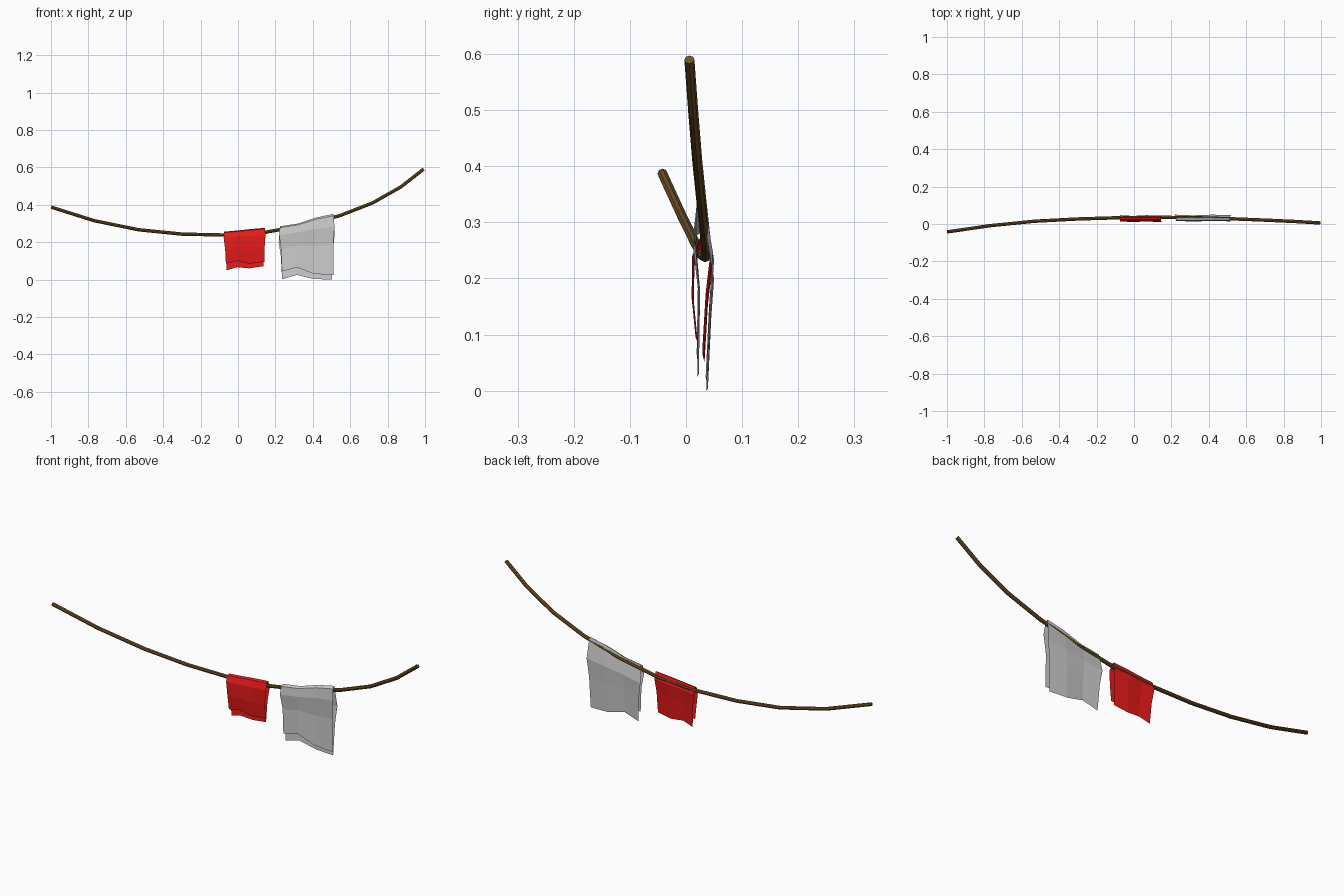
import bpy

if "Cube" in bpy.data.objects:
    bpy.data.objects.remove(bpy.data.objects["Cube"])


def paint(ob, name, color):
    mat = bpy.data.materials.new(name)
    mat.diffuse_color = color
    mat.use_nodes = True
    mat.node_tree.nodes["Principled BSDF"].inputs["Base Color"].default_value = mat.diffuse_color
    ob.data.materials.append(mat)


# Sagging rope: faceted tube along a polyline
path = [(-0.998, -0.042, 0.387), (-0.77, -0.009, 0.315), (-0.53, 0.015, 0.266),
        (-0.3, 0.027, 0.243), (-0.07, 0.034, 0.238), (0.14, 0.036, 0.252),
        (0.345, 0.033, 0.288), (0.545, 0.027, 0.342), (0.72, 0.02, 0.41),
        (0.87, 0.013, 0.495), (0.992, 0.006, 0.59)]
curve = bpy.data.curves.new("rope", "CURVE")
curve.dimensions = "3D"
curve.bevel_depth = 0.009
curve.bevel_resolution = 2
curve.use_fill_caps = True
spline = curve.splines.new("POLY")
spline.points.add(len(path) - 1)
for point, co in zip(spline.points, path):
    point.co = (*co, 1)
spline.use_smooth = False
rope = bpy.data.objects.new("rope", curve)
bpy.context.collection.objects.link(rope)
bpy.context.view_layer.objects.active = rope
rope.select_set(True)
bpy.ops.object.convert(target="MESH")
paint(rope, "rope_brown", (0.16, 0.085, 0.02, 1))


def cloth(name, top, front, back, profile, waves):
    """Sheet folded over the rope; top/front/back are (x, z) per column,
    profile rows are (side, drop fraction, y, bulge in x)."""
    verts, faces = [], []
    n = len(top)
    for r, (side, drop, y, bulge) in enumerate(profile):
        hem = front if side < 0 else back
        for c in range(n):
            (x0, z0), (x1, z1) = top[c], hem[c]
            spread = bulge * (2 * c / (n - 1) - 1)
            wave = waves[c] * (1 if drop > 0.1 else 0)
            verts.append((x0 + (x1 - x0) * drop + spread, y + wave,
                          z0 + (z1 - z0) * drop))
    for r in range(len(profile) - 1):
        for c in range(n - 1):
            a = r * n + c
            faces.append((a, a + 1, a + n + 1, a + n))
    mesh = bpy.data.meshes.new(name)
    mesh.from_pydata(verts, [], faces)
    ob = bpy.data.objects.new(name, mesh)
    bpy.context.collection.objects.link(ob)
    return ob


# Small red cloth
red = cloth("red_cloth",
            [(-0.073, 0.256), (-0.005, 0.262), (0.068, 0.27), (0.142, 0.276)],
            [(-0.065, 0.085), (-0.005, 0.1), (0.06, 0.085), (0.142, 0.095)],
            [(-0.06, 0.05), (-0.005, 0.066), (0.06, 0.06), (0.135, 0.071)],
            [(-1, 1, 0.019, 0), (-1, 0.6, 0.012, 0), (-1, 0.2, 0.013, 0.005),
             (-1, 0.03, 0.024, 0.002), (1, 0, 0.036, 0.001),
             (1, 0.17, 0.045, 0.004), (1, 0.5, 0.037, 0), (1, 1, 0.031, 0)],
            [0.002, -0.002, 0.002, -0.002])
paint(red, "cloth_red", (0.8, 0.01, 0.01, 1))

# Large grey cloth
cloth("grey_cloth",
      [(0.224, 0.285), (0.32, 0.299), (0.42, 0.332), (0.51, 0.351)],
      [(0.235, 0.043), (0.315, 0.066), (0.405, 0.03), (0.51, 0.025)],
      [(0.236, 0.002), (0.315, 0.025), (0.405, 0.003), (0.502, 0.0)],
      [(-1, 1, 0.021, 0), (-1, 0.5, 0.023, 0), (-1, 0.2, 0.015, 0.006),
       (-1, 0.03, 0.02, 0), (1, 0, 0.034, 0),
       (1, 0.3, 0.048, 0.01), (1, 0.55, 0.043, 0.002), (1, 1, 0.037, 0)],
      [0.002, -0.002, 0.002, -0.001])
